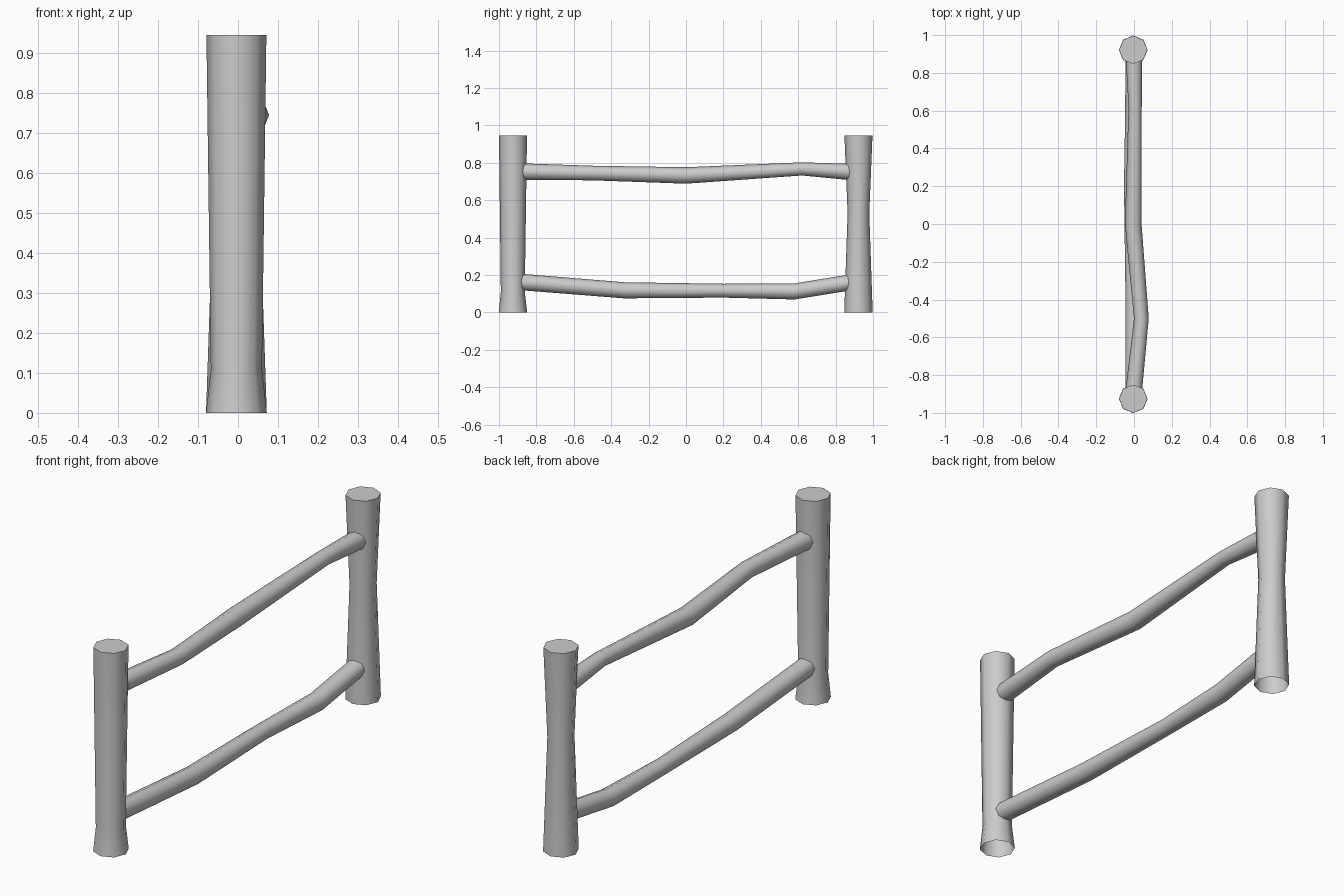
import bpy, bmesh
from math import cos, sin, pi

if "Cube" in bpy.data.objects:
    bpy.data.objects.remove(bpy.data.objects["Cube"])

SIDES = 8


def tube(name, rings, axis, cap_end=False):
    """Eight-sided tube through rings of (centre, radius), along axis 'Y' or 'Z'."""
    bm = bmesh.new()
    loops = []
    for (x, y, z), r in rings:
        loop = []
        for i in range(SIDES):
            a = 2 * pi * i / SIDES
            u, v = r * cos(a), r * sin(a)
            loop.append(bm.verts.new((x + u, y + v, z) if axis == 'Z' else (x + u, y, z + v)))
        loops.append(loop)
    for low, high in zip(loops, loops[1:]):
        for i in range(SIDES):
            j = (i + 1) % SIDES
            bm.faces.new((low[i], low[j], high[j], high[i]))
    if cap_end:
        bm.faces.new(loops[-1])
    if axis == 'Y':
        bmesh.ops.reverse_faces(bm, faces=bm.faces[:])
    for f in bm.faces:
        f.smooth = True
    mesh = bpy.data.meshes.new(name)
    bm.to_mesh(mesh)
    bm.free()
    obj = bpy.data.objects.new(name, mesh)
    bpy.context.collection.objects.link(obj)
    bpy.ops.object.select_all(action='DESELECT')
    obj.select_set(True)
    bpy.context.view_layer.objects.active = obj
    bpy.ops.object.shade_smooth_by_angle(angle=pi / 3)
    return obj


# Posts: open underneath, capped on top
tube("front_post", [((-0.004, -0.925, 0), 0.076),
                    ((-0.004, -0.926, 0.11), 0.064),
                    ((-0.004, -0.925, 0.945), 0.075)], 'Z', True)
tube("back_post", [((-0.004, 0.922, 0), 0.076),
                   ((-0.004, 0.922, 0.53), 0.058),
                   ((-0.004, 0.922, 0.945), 0.075)], 'Z', True)

# Crooked rails, their ends buried in the posts
tube("upper_rail", [((-0.002, -0.89, 0.753), 0.044),
                    ((0.039, -0.50, 0.745), 0.039),
                    ((-0.004, 0.0, 0.732), 0.044),
                    ((0.006, 0.62, 0.767), 0.035),
                    ((0.0, 0.89, 0.75), 0.044)], 'Y')
tube("lower_rail", [((-0.002, -0.89, 0.163), 0.044),
                    ((-0.003, -0.33, 0.118), 0.043),
                    ((-0.016, 0.20, 0.116), 0.037),
                    ((-0.004, 0.58, 0.112), 0.043),
                    ((-0.002, 0.89, 0.162), 0.043)], 'Y')
